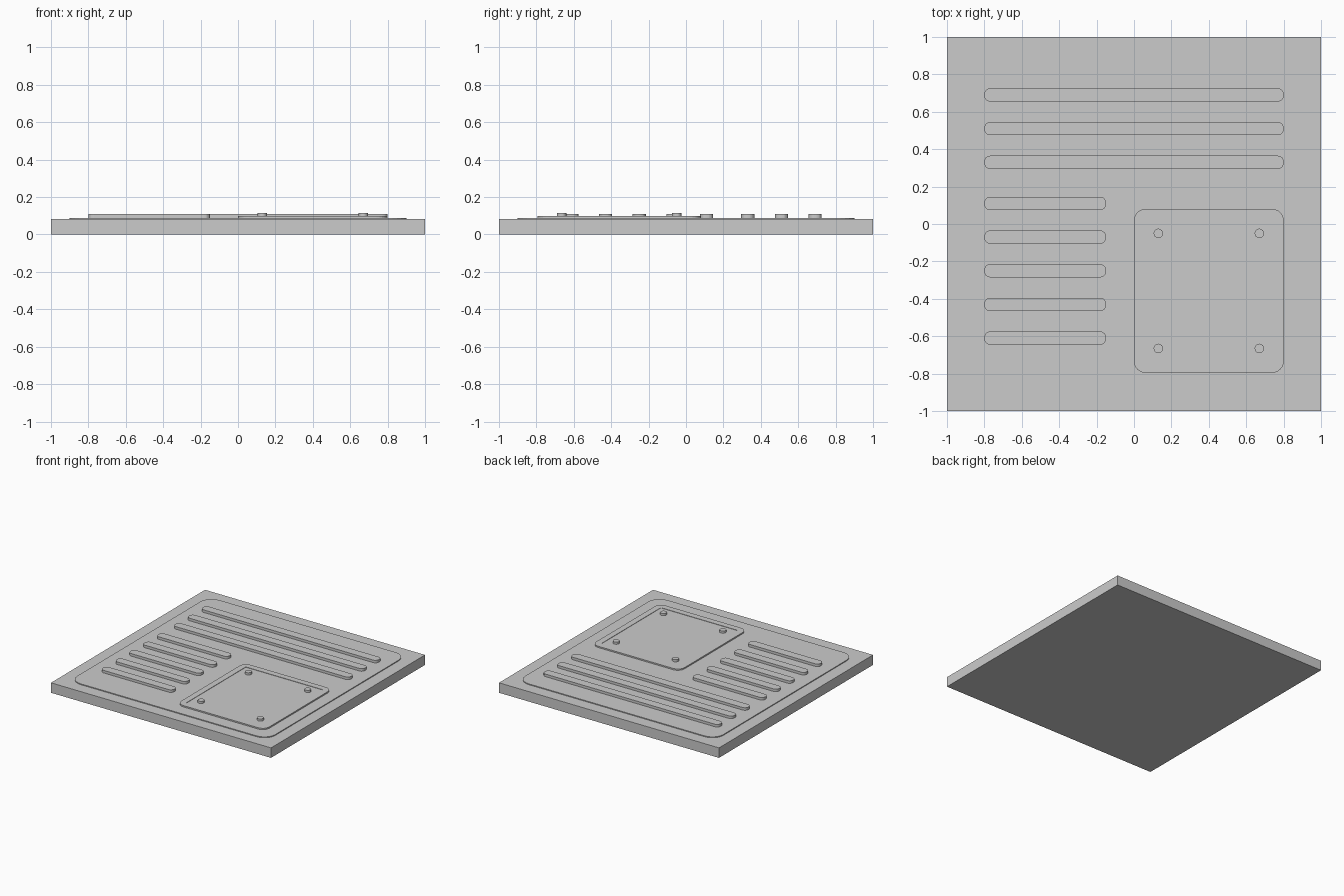
import bpy
import bmesh
import math

if "Cube" in bpy.data.objects:
    bpy.data.objects.remove(bpy.data.objects["Cube"])

grey = bpy.data.materials.new("plain_grey")
grey.use_nodes = True
COLOUR = (0.6, 0.6, 0.6, 1)
grey.diffuse_color = COLOUR
grey.node_tree.nodes["Principled BSDF"].inputs["Base Color"].default_value = COLOUR


def outline(x0, x1, y0, y1, radius, steps=6):
    """Corner points of a rounded rectangle, counter-clockwise."""
    if radius == 0:
        return [(x0, y0), (x1, y0), (x1, y1), (x0, y1)]
    centres = [(x1 - radius, y1 - radius), (x0 + radius, y1 - radius),
               (x0 + radius, y0 + radius), (x1 - radius, y0 + radius)]
    points = []
    for quarter, (cx, cy) in enumerate(centres):
        for i in range(steps + 1):
            a = (quarter + i / steps) * math.pi / 2
            points.append((cx + radius * math.cos(a), cy + radius * math.sin(a)))
    return points


def slab(name, x0, x1, y0, y1, z0, z1, radius=0, rim=0, sunk=0):
    """Flat slab with rounded corners and an optional sunken middle."""
    bm = bmesh.new()
    base = bm.faces.new([bm.verts.new((x, y, z0))
                         for x, y in outline(x0, x1, y0, y1, radius)])
    raised = bmesh.ops.extrude_face_region(bm, geom=[base], use_keep_orig=True)["geom"]
    for v in raised:
        if isinstance(v, bmesh.types.BMVert):
            v.co.z = z1
    bmesh.ops.recalc_face_normals(bm, faces=bm.faces[:])
    if rim:
        top = max(bm.faces, key=lambda f: f.calc_center_median().z)
        bmesh.ops.inset_region(bm, faces=[top], thickness=rim)
        ring = list(top.verts)
        floor = bmesh.ops.extrude_discrete_faces(bm, faces=[top])["faces"][0]
        for v in floor.verts:
            v.co.z -= sunk
    mesh = bpy.data.meshes.new(name)
    bm.to_mesh(mesh)
    bm.free()
    mesh.materials.append(grey)
    obj = bpy.data.objects.new(name, mesh)
    bpy.context.collection.objects.link(obj)
    return obj


# Square base with a thin raised field
slab("base_slab", -1, 1, -1, 1, 0, 0.082)
slab("raised_field", -0.9, 0.9, -0.9, 0.9, 0.08, 0.089, 0.1)

# Ribs: three long at the back, five short at the right
for i in range(8):
    y = 0.69 - 0.18 * i - (0.04 if i > 2 else 0)
    x1 = 0.8 if i < 3 else -0.15
    slab(f"rib_{i + 1}", -0.8, x1, y - 0.035, y + 0.035, 0.08, 0.11, 0.03)

# Cover plate with a shallow sunken middle, held by four studs
slab("cover_plate", 0, 0.8, -0.795, 0.08, 0.08, 0.1, 0.06, rim=0.05, sunk=0.003)
for x in (0.13, 0.67):
    for y in (-0.665, -0.05):
        slab("stud", x - 0.025, x + 0.025, y - 0.025, y + 0.025, 0.085, 0.115, 0.0249)
